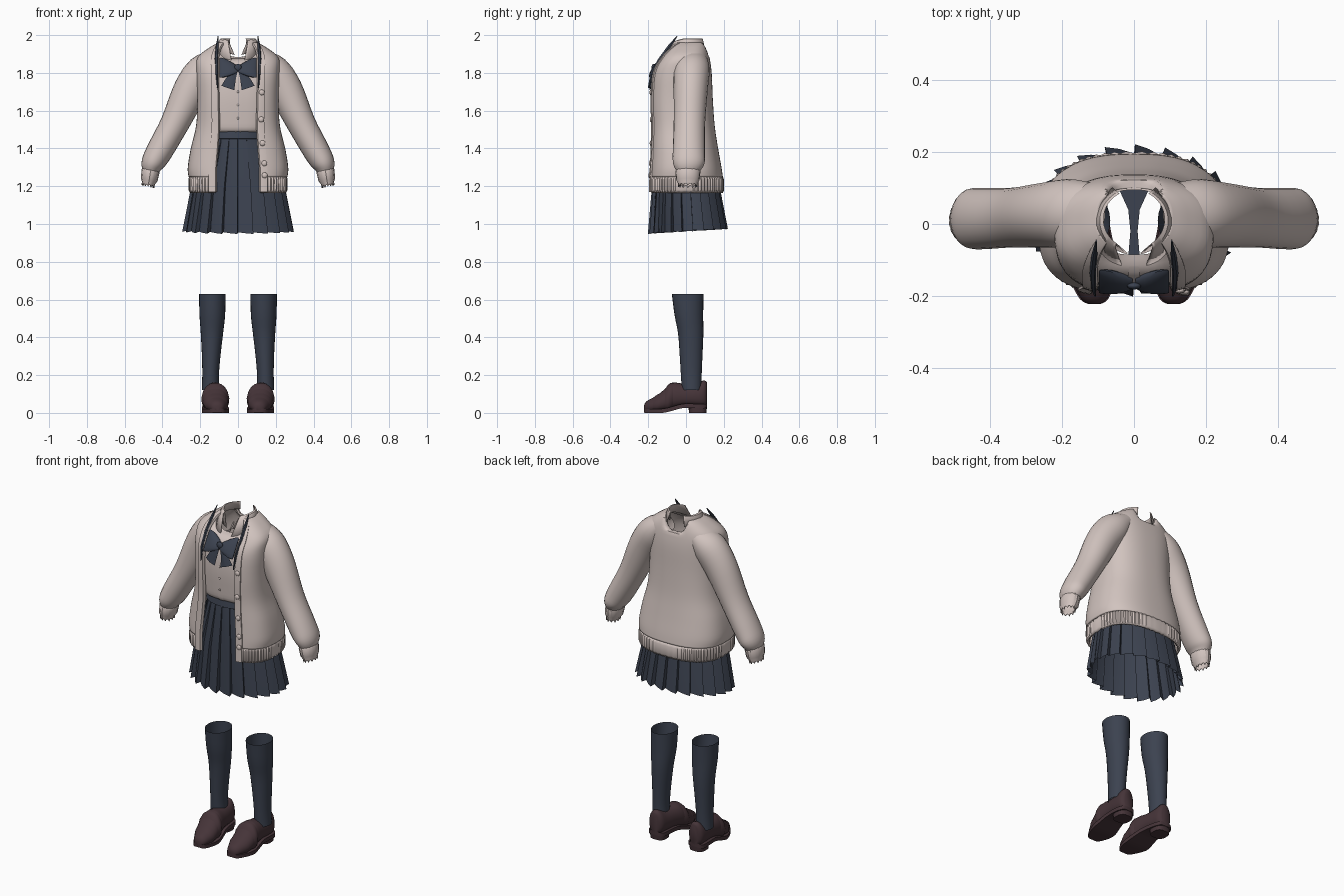
import bpy, bmesh, math
from mathutils import Vector

cube = bpy.data.objects.get("Cube")
if cube:
    bpy.data.objects.remove(cube)


def material(name, rgb):
    m = bpy.data.materials.new(name)
    m.use_nodes = True
    m.diffuse_color = (*rgb, 1)
    bsdf = m.node_tree.nodes["Principled BSDF"]
    bsdf.inputs["Base Color"].default_value = (*rgb, 1)
    bsdf.inputs["Roughness"].default_value = 0.8
    return m


BEIGE = material("beige knit", (0.64, 0.55, 0.52))
NAVY = material("navy cloth", (0.045, 0.055, 0.080))
BROWN = material("dark brown leather", (0.060, 0.034, 0.040))


def finish(name, bm, mat, angle=40, thick=0):
    bmesh.ops.recalc_face_normals(bm, faces=bm.faces)
    me = bpy.data.meshes.new(name)
    bm.to_mesh(me)
    bm.free()
    ob = bpy.data.objects.new(name, me)
    bpy.context.collection.objects.link(ob)
    me.materials.append(mat)
    bpy.ops.object.select_all(action='DESELECT')
    ob.select_set(True)
    bpy.context.view_layer.objects.active = ob
    bpy.ops.object.shade_smooth_by_angle(angle=math.radians(angle))
    if thick:
        mod = ob.modifiers.new("thickness", 'SOLIDIFY')
        mod.thickness, mod.offset = thick, -1


def loft(name, rings, mat, closed=True, caps=False, angle=40, thick=0):
    bm = bmesh.new()
    vs = [[bm.verts.new(p) for p in r] for r in rings]
    n = len(vs[0])
    for a, b in zip(vs, vs[1:]):
        for i in range(n if closed else n - 1):
            j = (i + 1) % n
            bm.faces.new((a[i], a[j], b[j], b[i]))
    if caps:
        bm.faces.new(vs[0])
        bm.faces.new(vs[-1])
    finish(name, bm, mat, angle, thick)


def resample(rows, steps):
    """Smooth curve through rows of numbers."""
    out = []
    for i in range(len(rows) - 1):
        a, b, c, d = (rows[min(max(i + k, 0), len(rows) - 1)] for k in (-1, 0, 1, 2))
        for s in range(steps):
            t = s / steps
            out.append(tuple(q + t / 2 * (r - p + t * (2 * p - 5 * q + 4 * r - e + t * (3 * (q - r) + e - p)))
                             for p, q, r, e in zip(a, b, c, d)))
    return out + [tuple(rows[-1])]


def power(v, e):
    return math.copysign(abs(v) ** e, v)


FRONT_E = .68


def around(z, a, front, back, t, off=0, e=None):
    """Point on a rounded body section; t = 0 faces the front, which is boxier."""
    e = e or (FRONT_E if math.cos(t) > 0 else .8)
    mid, b = (front + back) / 2, (back - front) / 2
    return Vector(((a + off) * power(math.sin(t), e), mid - (b + off) * power(math.cos(t), e), z))


def notch(p):
    """Lower the middle of the back neckline."""
    if p.z > 1.885 and p.y > 0:
        p.z -= (p.z - 1.885) * max(0, 1 - (p.x / .075) ** 4)
    return p


def turn(n):
    return [math.tau * i / n for i in range(n)]


def tube(rows, n=24, ribs=0):
    """Rings along a path in the xz plane: x, y, z, radius in plane, radius along y."""
    rings = []
    for i, (x, y, z, rn, ry) in enumerate(rows):
        p, q = rows[max(i - 1, 0)], rows[min(i + 1, len(rows) - 1)]
        d = Vector((q[0] - p[0], 0, q[2] - p[2])).normalized()
        nrm = Vector((-d.z, 0, d.x))
        rings.append([Vector((x, y, z)) + (nrm * rn * math.cos(t) + Vector((0, ry * math.sin(t), 0)))
                      * (1 + ribs * (k % 2)) for k, t in enumerate(turn(n))])
    return rings


def mirror(rings, s):
    return [[Vector((p.x * s, p.y, p.z)) for p in r] for r in rings]


SIDES = (("left", 1), ("right", -1))

# Cardigan: z, half width, front, back, half opening
CARDIGAN = resample([
    (1.25, .262, -.195, .195, .12), (1.30, .266, -.192, .188, .12), (1.40, .25, -.187, .17, .112),
    (1.52, .222, -.185, .152, .105), (1.66, .215, -.19, .142, .108), (1.80, .22, -.178, .136, .11),
    (1.88, .215, -.135, .125, .11), (1.935, .15, -.09, .112, .095), (1.962, .10, -.06, .10, .075)], 4)


def opening(row):
    return math.asin((row[4] / row[1]) ** (1 / FRONT_E))


def body_ring(row, n=64, rib=0):
    t0 = opening(row)
    return [notch(around(*row[:4], t0 + (math.tau - 2 * t0) * i / n, rib * (i % 2))) for i in range(n + 1)]


loft("cardigan_body", [body_ring(r) for r in CARDIGAN], BEIGE, closed=False, thick=.01)
hem = [(1.165, .25, -.188, .19, .12), (1.18, .257, -.194, .197, .12),
       (1.235, .258, -.194, .197, .12), (1.255, .252, -.188, .188, .12)]
loft("cardigan_hem", [body_ring(r, 120, .005) for r in hem], BEIGE, closed=False, thick=.01)

# Front bands and buttons on the cardigan edges
band_rows = [(1.17, .262, -.197, .2, .12)] + CARDIGAN
for side, s in SIDES:
    rings = []
    for r in band_rows:
        t0 = opening(r)
        w = .04 / r[1]
        rings.append([around(*r[:4], s * (t0 + w * k), o) for k, o in
                      ((-.1, -.012), (-.1, .004), (.1, .007), (.9, .007), (1, 0))])
    loft(side + "_front_band", rings, BEIGE, closed=False)


def button(name, p, r, mat):
    bm = bmesh.new()
    bmesh.ops.create_uvsphere(bm, u_segments=12, v_segments=8, radius=r)
    bmesh.ops.scale(bm, vec=(1, .5, 1), verts=bm.verts)
    bmesh.ops.translate(bm, vec=p, verts=bm.verts)
    finish(name, bm, mat)


for i in range(5):
    row = band_rows[2 + i * 4]
    button("cardigan_button", around(*row[:4], opening(row) + .07, .008), .015, BEIGE)

# Sleeves with gathered, ribbed cuffs and frayed ends
SLEEVE = resample([
    (.12, .035, 1.868, .06, .08), (.18, .03, 1.81, .092, .095), (.25, .025, 1.71, .092, .090),
    (.336, .018, 1.53, .076, .083), (.416, .015, 1.385, .070, .085), (.452, .015, 1.32, .061, .083),
    (.462, .012, 1.28, .044, .062)], 4)
CUFF = [(.458, .012, 1.295, .042, .058), (.463, .01, 1.28, .047, .064),
        (.470, .01, 1.235, .044, .06), (.474, .01, 1.215, .034, .05)]
for side, s in SIDES:
    loft(side + "_sleeve", mirror(tube(SLEEVE), s), BEIGE)
    cuff = tube(CUFF, 36, .04)
    cuff.append([p + Vector((.002, 0, -.006 - .012 * (k % 3 == 0))) for k, p in enumerate(cuff[-1])])
    loft(side + "_cuff", mirror(cuff, s), BEIGE, thick=.006)

# Shirt: z, half width, front, back, drop of the front neckline
SHIRT = resample([
    (1.485, .15, -.140, .105, 0), (1.50, .165, -.158, .115, 0), (1.56, .18, -.165, .125, 0),
    (1.68, .19, -.172, .125, 0), (1.80, .19, -.162, .12, 0), (1.88, .16, -.13, .105, .02),
    (1.935, .095, -.085, .095, .06)], 3)


def dipped(row, n=48):
    return [notch(around(*row[:4], t) - Vector((0, 0, row[4] * max(0, math.cos(t)) ** 2))) for t in turn(n)]


loft("shirt", [dipped(r) for r in SHIRT], BEIGE)
loft("shirt_button_band", [[around(*r[:4], t, .004) - Vector((0, 0, r[4])) for t in (-.03, -.02, .02, .03)]
                           for r in SHIRT[1:-2]], BEIGE, closed=False)
for z in (1.56, 1.63, 1.70):
    button("shirt_button", Vector((0, -.174 - (z - 1.56) * .03, z)), .006, BEIGE)

# Folded shirt collar in two halves: a V at the front, a gap at the back of the neck
collar = [(1.935, .092, -.082, .098, .055), (1.983, .085, -.068, .094, .03),
          (1.980, .095, -.082, .100, .03), (1.925, .122, -.125, .116, .05)]
for side, s in SIDES:
    rings = []
    for gap, row in zip((.2, .62, .58, .28), collar):
        rings.append([around(*row[:4], gap + (math.pi - .5 - gap) * i / 20, 0, 1) for i in range(21)])
        for p in rings[-1]:
            p.z -= row[4] * max(0, -p.y / .1) ** 1.5
    loft(side + "_shirt_collar", mirror(rings, s), BEIGE, closed=False, thick=.004)

# Knife-pleated skirt and waistband
PLEATS = 22
SKIRT = [(1.485, .155, -.145, .112, 0), (1.43, .172, -.155, .125, .004), (1.2, .25, -.18, .178, .014),
         (.955, .298, -.202, .222, .028)]


def pleat_ring(row):
    pts = []
    for i in range(PLEATS):
        for f, depth in ((0, 1), (.03, .9), (.5, .4), (.97, 0)):
            t = math.tau * (i + f) / PLEATS
            p = around(*row[:4], t, -row[4] * depth, 1)
            if row[0] < 1:
                p.z += .06 * (p.y + .2) - .008 * (1 - depth)
            pts.append(p)
    return pts


loft("pleated_skirt", [pleat_ring(r) for r in SKIRT], NAVY, angle=20)
loft("skirt_waistband", [[around(z, a, f, b, t, 0, .92) for t in turn(48)] for z, a, f, b in
     ((1.45, .165, -.152, .12), (1.453, .169, -.157, .124), (1.498, .159, -.15, .116), (1.50, .154, -.145, .11))], NAVY)
# Narrow strap inside the waist
loft("inner_strap", [[Vector((k * w, y, 1.47)) for k in (-1, 1)] for y, w in
     ((-.14, .02), (-.02, .01), (.04, .016), (.115, .05))], NAVY, closed=False)


# Bow: broad wings, hanging tails, knot, side ribbons
def lean(x, depth, h):
    """Point on the chest: h is measured up the leaning bow plane."""
    return Vector((x, -.165 - depth + h * .6, 1.82 + h))


for side, s in SIDES:
    wing = resample([(.004, .0, .018, .010), (.03, .002, .032, .018), (.065, .006, .048, .017),
                     (.092, .008, .053, .009), (.098, .006, .049, .003)], 2)
    loft(side + "_bow_wing", [[lean(s * x, d * math.cos(t), h + r * power(math.sin(t), .8))
                              for t in turn(16)] for x, h, r, d in wing], NAVY, caps=True)
    loft(side + "_bow_tail", [[lean(s * (x + w * k), .006 + d + h * .45, h + k * w * .35 * (h < -.08))
                              for k, d in ((-1, 0), (0, .008), (1, 0), (0, -.004))]
         for x, h, w in ((.012, 0, .012), (.038, -.05, .027), (.054, -.10, .034))], NAVY, caps=True)
    ribbon = [(.105, -.047, 1.995, .002), (.110, -.085, 1.945, .008), (.115, -.135, 1.875, .009),
              (.112, -.18, 1.80, .007), (.108, -.198, 1.72, .003)]
    loft(side + "_side_ribbon", [[Vector((s * (x + w * math.cos(t)), y + 1.5 * w * math.sin(t), z))
                                 for t in turn(6)] for x, y, z, w in ribbon], NAVY, caps=True)
button("bow_knot", lean(0, .012, .008), .020, NAVY)

# Long socks: x, y, z, half width, half depth
SOCK = resample([(.146, .030, .12, .046, .052), (.145, .028, .20, .044, .055), (.142, .027, .30, .049, .060),
                 (.138, .025, .42, .059, .067), (.136, .015, .52, .068, .076), (.136, .009, .63, .070, .084)], 3)
# Shoes: y, centre x, half width, bottom, top
SHOE = resample([(-.222, .110, .014, .012, .040), (-.208, .111, .036, .008, .062), (-.155, .115, .060, .008, .092),
                 (-.11, .119, .068, .012, .128), (-.07, .121, .064, .022, .160), (-.015, .125, .056, .036, .155),
                 (.05, .130, .052, .036, .158), (.095, .132, .045, .034, .172), (.112, .132, .026, .04, .16)], 3)


def shoe_ring(y, x, w, lo, hi, grow=0):
    m, h = (lo + hi) / 2, (hi - lo) / 2 + grow
    return [Vector((x + (w + grow) * power(math.cos(t), .75) * (1 - .25 * max(0, math.sin(t))), y,
                    m + h * power(math.sin(t), .75))) for t in turn(24)]


for side, s in SIDES:
    loft(side + "_sock", mirror([[Vector((x + a * math.cos(t), y + b * math.sin(t), z)) for t in turn(24)]
                                for x, y, z, a, b in SOCK], s), NAVY)
    loft(side + "_shoe_upper", mirror([shoe_ring(*r) for r in SHOE], s), BROWN, caps=True)
    loft(side + "_shoe_strap", mirror([shoe_ring(*r, g) for r, g in zip(SHOE[9:13], (0, .006, .006, 0))], s), BROWN)
    # Thin sole that lifts under the arch
    sole = [[Vector((x + k * (w + .004), y, max(z, 0))) for k, z in
             ((-1, lo - .010), (1, lo - .010), (1, lo + .012), (-1, lo + .012))] for y, x, w, lo, hi in SHOE]
    loft(side + "_shoe_sole", mirror(sole, s), BROWN, caps=True)
    heel = [[Vector((.131 + r * power(math.cos(t), .7), .062 + r * power(math.sin(t), .7), z))
             for t in turn(20)] for z, r in ((0, .046), (.045, .05))]
    loft(side + "_shoe_heel", mirror(heel, s), BROWN, caps=True)
    # Stitched ridge around the toe
    ridge = [shoe_ring(*r, g) for r, g in zip(SHOE[5:8], (0, .003, 0))]
    loft(side + "_toe_seam", mirror(ridge, s), BROWN)
